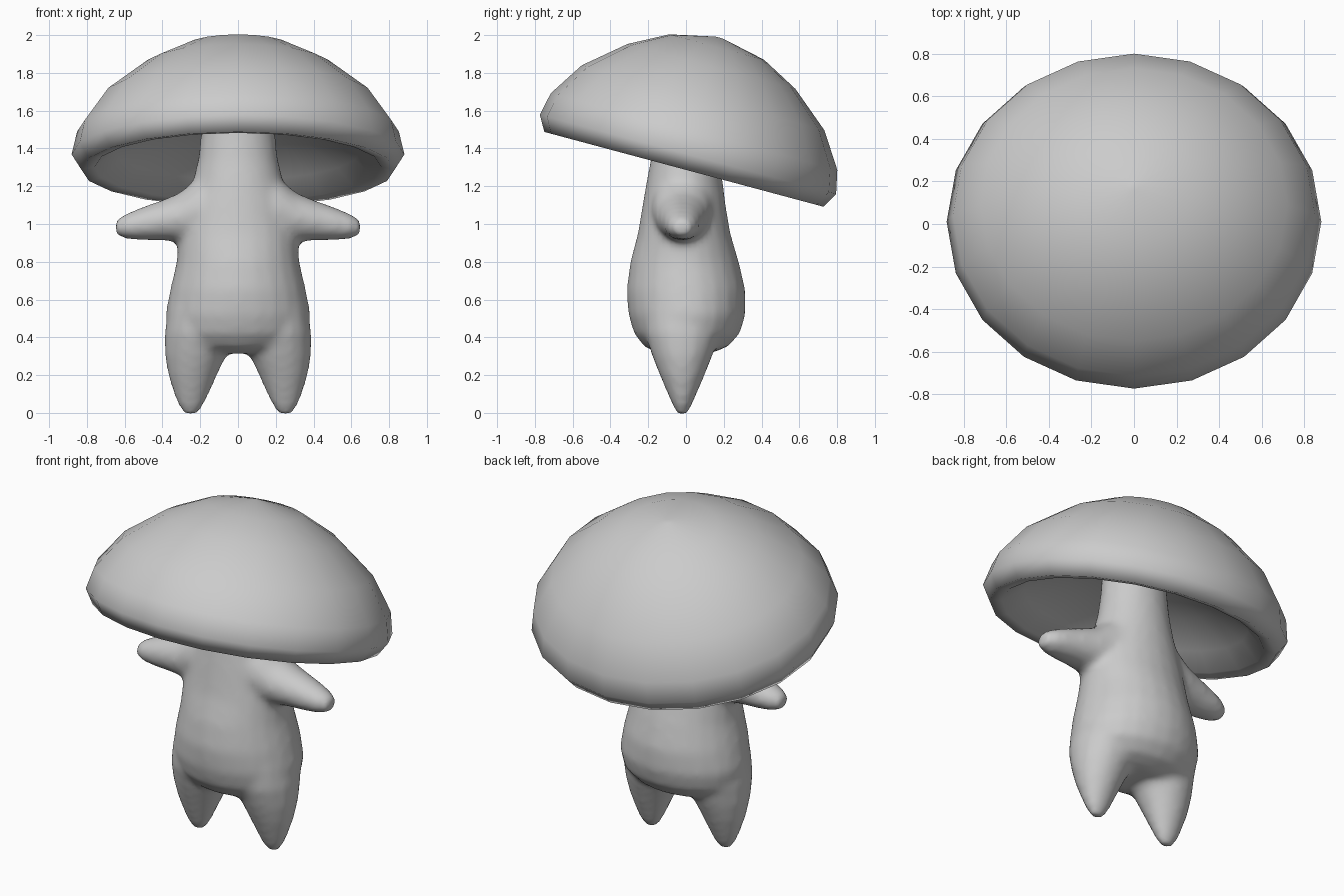
import bpy, bmesh
from math import sin, cos, pi, radians
from mathutils import Vector

if "Cube" in bpy.data.objects:
    bpy.data.objects.remove(bpy.data.objects["Cube"])


def loft(bm, rings, n):
    """Skin a list of (centre, half_axis_a, half_axis_b) ellipses and close both ends."""
    loops = []
    for c, a, b in rings:
        c, a, b = Vector(c), Vector(a), Vector(b)
        loops.append([bm.verts.new(c + a * sin(2 * pi * i / n) + b * cos(2 * pi * i / n))
                      for i in range(n)])
    faces = []
    for lo, hi in zip(loops, loops[1:]):
        for i in range(n):
            j = (i + 1) % n
            faces.append(bm.faces.new((lo[i], lo[j], hi[j], hi[i])))
    faces.append(bm.faces.new(loops[0][::-1]))
    faces.append(bm.faces.new(loops[-1]))
    bmesh.ops.recalc_face_normals(bm, faces=faces)


def make_object(name, bm):
    mesh = bpy.data.meshes.new(name)
    bm.to_mesh(mesh)
    bm.free()
    for p in mesh.polygons:
        p.use_smooth = True
    obj = bpy.data.objects.new(name, mesh)
    bpy.context.collection.objects.link(obj)
    return obj


# Cap: faceted oval dome with a thick rim and hollow underside, tilted back
cap_profile = [(0.02, 0.68), (0.26, 0.628), (0.46, 0.522), (0.665, 0.35), (0.785, 0.165),
               (0.812, 0.04), (0.765, -0.042), (0.70, -0.03), (0.60, 0.06),
               (0.40, 0.17), (0.20, 0.23), (0.02, 0.25)]
bm = bmesh.new()
loft(bm, [((0, 0, w), (r * 1.085, 0, 0), (0, r, 0)) for r, w in cap_profile], 20)
cap = make_object("cap", bm)
cap.location = (0, 0, 1.33)
cap.rotation_euler = (radians(-15), 0, 0)

# Torso and neck: z, half width, front y, back y
torso = [(0.315, 0.22, -0.14, 0.13), (0.35, 0.31, -0.22, 0.22), (0.42, 0.37, -0.275, 0.285),
         (0.52, 0.385, -0.305, 0.315), (0.65, 0.36, -0.315, 0.315), (0.80, 0.325, -0.295, 0.28),
         (0.95, 0.315, -0.255, 0.235), (1.10, 0.28, -0.23, 0.21), (1.22, 0.24, -0.21, 0.195),
         (1.35, 0.21, -0.185, 0.18), (1.48, 0.195, -0.17, 0.17), (1.61, 0.19, -0.16, 0.16)]
# Leg: z, centre x, half width, half depth
leg = [(0.55, 0.20, 0.17, 0.21), (0.42, 0.212, 0.178, 0.20), (0.30, 0.225, 0.163, 0.16),
       (0.20, 0.24, 0.13, 0.12), (0.10, 0.247, 0.093, 0.077), (0.03, 0.25, 0.062, 0.047),
       (-0.008, 0.25, 0.03, 0.025)]
# Arm: x, centre z, half depth, half height
arm = [(0.12, 1.10, 0.17, 0.20), (0.22, 1.07, 0.16, 0.17), (0.31, 1.035, 0.14, 0.13),
       (0.40, 1.02, 0.12, 0.108), (0.50, 1.003, 0.10, 0.09), (0.59, 0.988, 0.08, 0.068),
       (0.648, 0.982, 0.045, 0.04)]
bm = bmesh.new()
loft(bm, [((0, (f + b) / 2, z), (rx, 0, 0), (0, (b - f) / 2, 0)) for z, rx, f, b in torso], 24)
for s in (-1, 1):
    loft(bm, [((s * x, -0.02, z), (rx, 0, 0), (0, ry, 0)) for z, x, rx, ry in leg], 16)
    loft(bm, [((s * x, -0.02, z), (0, ry, 0), (0, 0, rz)) for x, z, ry, rz in arm], 16)
body = make_object("body", bm)

# Fuse the limbs into the torso and soften the joins
fuse = body.modifiers.new("fuse", 'REMESH')
fuse.mode = 'VOXEL'
fuse.voxel_size = 0.022
fuse.use_smooth_shade = True
soften = body.modifiers.new("soften", 'SMOOTH')
soften.factor = 0.5
soften.iterations = 7
